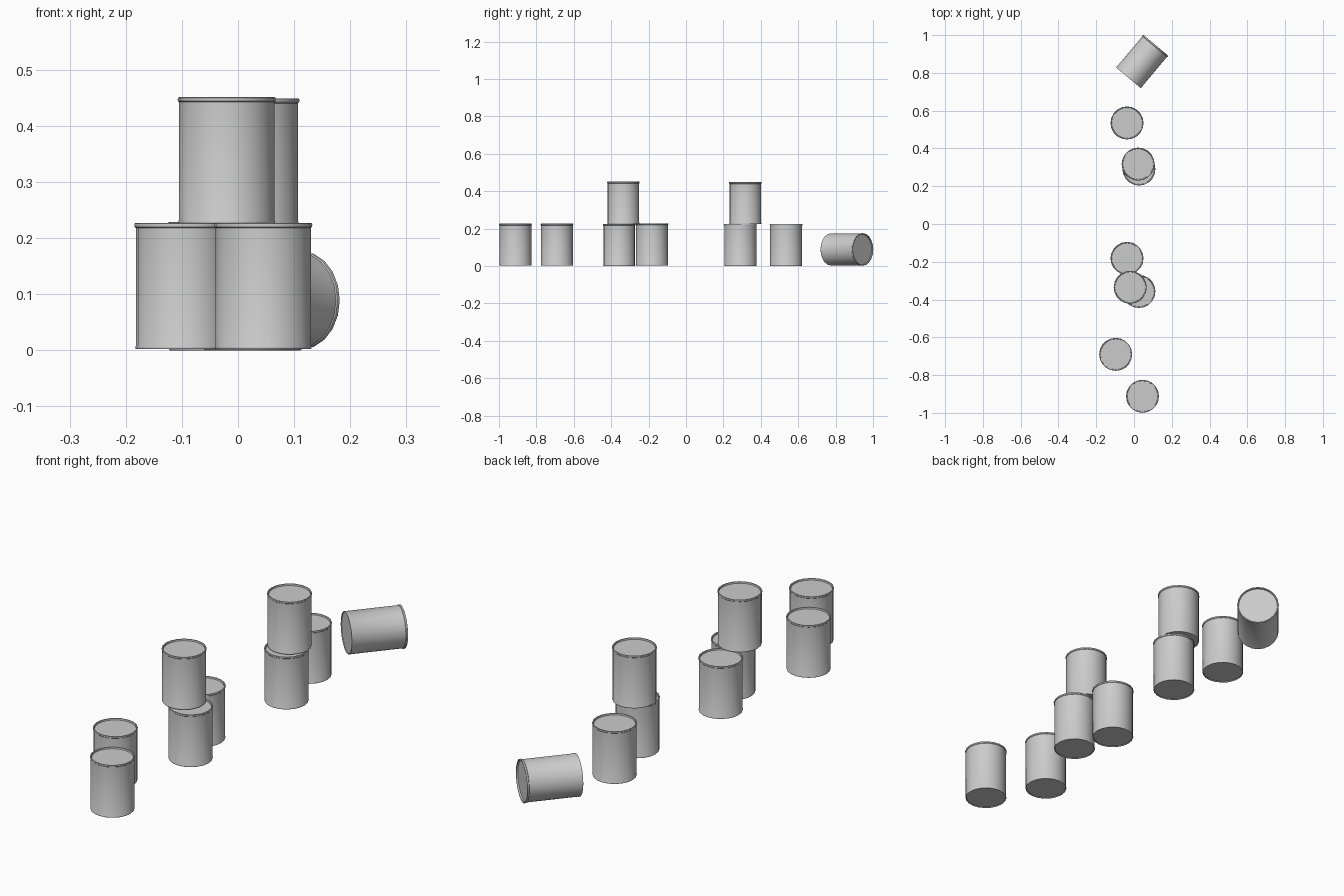
import bpy, bmesh, math
from mathutils import Matrix, Vector

cube = bpy.data.objects.get("Cube")
if cube:
    bpy.data.objects.remove(cube, do_unlink=True)

# One bare metal colour
metal = bpy.data.materials.new("grey_metal")
metal.use_nodes = True
grey = (0.6, 0.6, 0.6, 1)
metal.diffuse_color = grey
metal.node_tree.nodes["Principled BSDF"].inputs["Base Color"].default_value = grey

SIDES = 20
HEIGHT = 0.225
R = 0.085

# Half outline from the bottom centre, over both rims, to the sunken lid
PROFILE = [
    (0, 0.003), (R - 0.004, 0.003), (R - 0.003, 0), (R, 0),
    (R + 0.001, 0.002), (R + 0.001, 0.004), (R, 0.006),
    (R, HEIGHT - 0.009), (R + 0.002, HEIGHT - 0.007),
    (R + 0.0025, HEIGHT - 0.004), (R + 0.002, HEIGHT - 0.001),
    (R, HEIGHT), (R - 0.003, HEIGHT - 0.001),
    (R - 0.004, HEIGHT - 0.007), (0, HEIGHT - 0.007),
]


def can_mesh():
    bm = bmesh.new()
    verts = [bm.verts.new((r, 0, z)) for r, z in PROFILE]
    edges = [bm.edges.new(pair) for pair in zip(verts, verts[1:])]
    bmesh.ops.spin(bm, geom=verts + edges, cent=(0, 0, 0), axis=(0, 0, 1),
                   angle=math.tau, steps=SIDES, use_merge=True)
    bmesh.ops.remove_doubles(bm, verts=bm.verts[:], dist=0.0002)
    bmesh.ops.recalc_face_normals(bm, faces=bm.faces[:])
    mesh = bpy.data.meshes.new("tin_can")
    bm.to_mesh(mesh)
    bm.free()
    mesh.materials.append(metal)
    return mesh


shared = can_mesh()


def add_can(name, location):
    can = bpy.data.objects.new(name, shared)
    can.location = location
    bpy.context.collection.objects.link(can)
    return can


# Upright cans, on the floor and stacked
add_can("front_can", (0.045, -0.912, 0.002))
add_can("second_can", (-0.097, -0.69, 0.002))
add_can("front_stack_lower_can", (0.026, -0.357, 0.001))
add_can("front_stack_side_can", (-0.037, -0.182, 0.004))
add_can("front_stack_upper_can", (-0.02, -0.335, 0.226))
add_can("back_stack_lower_can", (0.026, 0.291, 0))
add_can("back_stack_upper_can", (0.022, 0.317, 0.224))
add_can("back_single_can", (-0.037, 0.535, 0))

# Fallen can lying on its side, lid pointing back and left
fallen = add_can("fallen_can", (0, 0, 0))
fallen.matrix_world = (Matrix.Translation((0.043, 0.86, 0.089))
                       @ Matrix.Rotation(math.radians(50), 4, "Z")
                       @ Matrix.Rotation(math.radians(90), 4, "Y")
                       @ Matrix.Translation((0, 0, -HEIGHT / 2)))

# Smooth walls with crisp rims
bpy.ops.object.select_all(action="DESELECT")
fallen.select_set(True)
bpy.context.view_layer.objects.active = fallen
bpy.ops.object.shade_smooth_by_angle(angle=math.radians(35))
